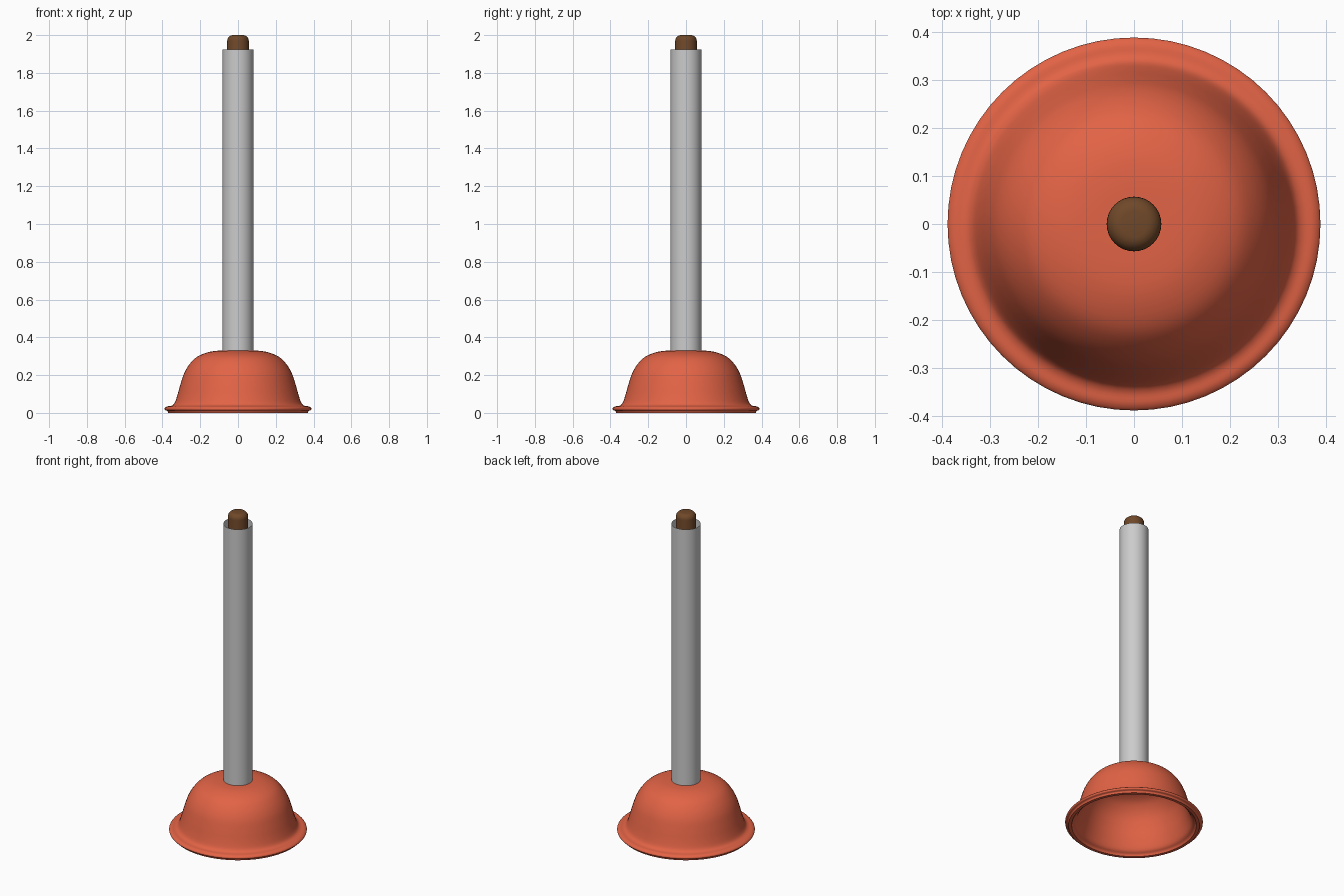
import bpy, bmesh, math
from mathutils import Vector

if "Cube" in bpy.data.objects:
    bpy.data.objects.remove(bpy.data.objects["Cube"])


def material(name, rgb):
    m = bpy.data.materials.new(name)
    m.diffuse_color = (*rgb, 1)
    m.use_nodes = True
    m.node_tree.nodes["Principled BSDF"].inputs["Base Color"].default_value = m.diffuse_color
    return m


def smooth_curve(pts, steps=4):
    """Catmull-Rom through the profile points."""
    p = [Vector(q) for q in pts]
    p = [p[0]] + p + [p[-1]]
    out = []
    for a, b, c, d in zip(p, p[1:], p[2:], p[3:]):
        for i in range(steps):
            t = i / steps
            out.append(0.5 * (2 * b + (c - a) * t + (2 * a - 5 * b + 4 * c - d) * t**2
                              + (3 * b - a - 3 * c + d) * t**3))
    return out + [p[-1]]


def lathe(name, profile, sides, mat=None):
    """Spin an (r, z) profile around the z axis."""
    bm = bmesh.new()
    verts = [bm.verts.new((r, 0, z)) for r, z in profile]
    edges = [bm.edges.new(e) for e in zip(verts, verts[1:])]
    bmesh.ops.spin(bm, geom=verts + edges, cent=(0, 0, 0), axis=(0, 0, 1),
                   angle=math.tau, steps=sides, use_duplicate=False)
    bmesh.ops.remove_doubles(bm, verts=bm.verts, dist=1e-4)
    bmesh.ops.recalc_face_normals(bm, faces=bm.faces)
    me = bpy.data.meshes.new(name)
    bm.to_mesh(me)
    bm.free()
    ob = bpy.data.objects.new(name, me)
    bpy.context.collection.objects.link(ob)
    if mat:
        me.materials.append(mat)
    bpy.ops.object.select_all(action='DESELECT')
    ob.select_set(True)
    bpy.context.view_layer.objects.active = ob
    bpy.ops.object.shade_smooth_by_angle(angle=math.radians(35))
    return ob


red = material("red_rubber", (0.76, 0.125, 0.06))
brown = material("brown_wood", (0.16, 0.065, 0.022))

# Rubber cup: outer dome, rolled lip, then hollow inside
outer = [(0, 0.33), (0.09, 0.33), (0.155, 0.322), (0.215, 0.298), (0.255, 0.26),
         (0.285, 0.21), (0.305, 0.15), (0.322, 0.09), (0.336, 0.052), (0.352, 0.038),
         (0.375, 0.034), (0.388, 0.025), (0.386, 0.015), (0.374, 0.01), (0.37, 0)]
inner = [(0.352, 0), (0.345, 0.012), (0.325, 0.03), (0.303, 0.09), (0.286, 0.15), (0.266, 0.205),
         (0.238, 0.248), (0.203, 0.28), (0.15, 0.302), (0.09, 0.31), (0, 0.31)]
lathe("rubber_cup", smooth_curve(outer) + smooth_curve(inner), 64, red)

# Wooden stick with a rounded tip, running down through the sleeve
tip = [(0.057 - 0.03 + 0.03 * math.cos(a), 1.97 + 0.03 * math.sin(a))
       for a in (math.pi / 2 * i / 6 for i in range(7))]
lathe("wooden_stick", [(0, 0.325), (0.057, 0.325)] + tip + [(0, 2.0)], 32, brown)

# Open grey sleeve around the stick
lathe("handle_sleeve", [(0.082, 0.33), (0.082, 1.925)], 32)
